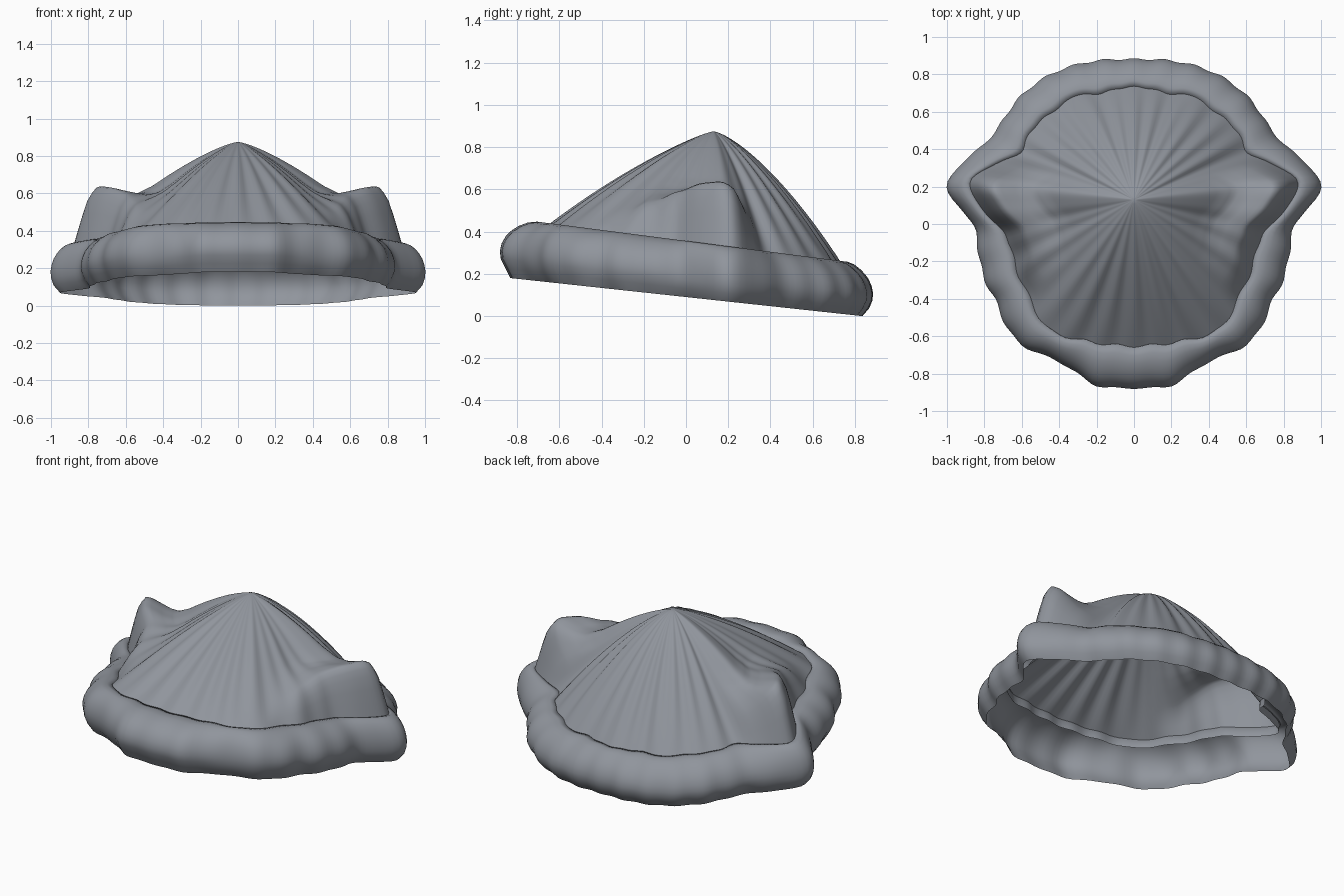
import bpy
import bmesh
import math
from mathutils import Vector

cube = bpy.data.objects.get("Cube")
if cube:
    bpy.data.objects.remove(cube, do_unlink=True)

APEX = Vector((0, 0.13, 0.875))
SEGMENTS = 192
PLEATS = 30

# Half outlines, front to back: the outside of the brim and the seam with the crown
BRIM_OUTLINE = [(0, -.875), (.2, -.87), (.27, -.82), (.4, -.73), (.6, -.65), (.68, -.56),
                (.73, -.42), (.8, -.3), (.83, -.15), (.85, 0), (.92, .08), (1, .15),
                (1.01, .2), (.93, .32), (.8, .42), (.72, .52), (.62, .67), (.5, .77),
                (.38, .83), (.25, .865), (.1, .88), (0, .88)]
SEAM_OUTLINE = [(0, -.66), (.1, -.64), (.2, -.645), (.27, -.61), (.38, -.61), (.48, -.53),
                (.53, -.49), (.55, -.37), (.62, -.3), (.63, -.2), (.68, -.05), (.78, .05),
                (.86, .15), (.88, .24), (.78, .3), (.6, .37), (.57, .47), (.48, .57),
                (.4, .62), (.32, .69), (.2, .69), (.1, .72), (0, .735)]

# Brim section: (inset fraction from outside to seam, height above the hem plane)
BRIM_SECTION = [(.12, .04), (.02, .08), (0, .115), (.04, .15), (.13, .185), (.25, .212),
                (.4, .236), (.6, .257), (.8, .266), (1, .26), (1.02, .2)]

# Ear height by angle from the side direction, and by distance from the apex
EAR_ANGLE = [(-48, 0), (-36, .2), (-21, .55), (-5, .92), (3, 1.02), (7, .92), (13, .4), (20, 0)]
EAR_REACH = [(.52, 0), (.62, .02), (.7, .075), (.78, .15), (.84, .207), (.87, .222),
             (.92, .185), (.96, .1), (1, 0)]


def interpolate(table, value):
    """Piecewise interpolation with clamped ends."""
    if value <= table[0][0]:
        return table[0][1]
    for (a, u), (b, v) in zip(table, table[1:]):
        if value <= b:
            return u + (v - u) * (value - a) / (b - a)
    return table[-1][1]


def radial(outline, scallop):
    """Turn a half outline into a smooth, scalloped closed list of radii around the apex."""
    table = [(math.degrees(math.atan2(y - APEX.y, x)), math.hypot(x, y - APEX.y))
             for x, y in outline]
    radii = []
    for i in range(SEGMENTS):
        angle = 360 * i / SEGMENTS - 90
        if angle > 90:
            angle = 180 - angle
        radii.append(interpolate(table, angle))
    for _ in range(2):
        radii = [(radii[i - 1] + 2 * r + radii[(i + 1) % SEGMENTS]) / 4
                 for i, r in enumerate(radii)]
    return [r + scallop * math.cos(PLEATS * math.tau * i / SEGMENTS)
            for i, r in enumerate(radii)]


def direction(i):
    a = math.tau * i / SEGMENTS - math.pi / 2
    return Vector((math.cos(a), math.sin(a), 0))


def hem_height(y):
    return max(0, 0.09 - 0.108 * y)


def place(i, radius, height):
    """Point at a radius from the apex axis, at a height above the tilted hem plane."""
    p = direction(i) * radius
    p.y += APEX.y
    p.z = hem_height(p.y) + height * (1 - 0.08 * p.y)
    return p


def loft(name, rings, material, tip=None):
    bm = bmesh.new()
    loops = [[bm.verts.new(p) for p in ring] for ring in rings]
    for low, high in zip(loops, loops[1:]):
        for i in range(SEGMENTS):
            j = (i + 1) % SEGMENTS
            bm.faces.new((low[i], low[j], high[j], high[i]))
    if tip is not None:
        top = bm.verts.new(tip)
        for i in range(SEGMENTS):
            bm.faces.new((loops[-1][i], loops[-1][(i + 1) % SEGMENTS], top))
    mesh = bpy.data.meshes.new(name)
    bm.to_mesh(mesh)
    bm.free()
    mesh.materials.append(material)
    mesh.shade_smooth()
    bpy.context.collection.objects.link(bpy.data.objects.new(name, mesh))


wool = bpy.data.materials.new("grey wool")
wool.use_nodes = True
wool.diffuse_color = (0.28, 0.30, 0.335, 1)
wool.node_tree.nodes["Principled BSDF"].inputs["Base Color"].default_value = wool.diffuse_color

outer, seam = radial(BRIM_OUTLINE, 0.005), radial(SEAM_OUTLINE, 0.003)

# Rolled brim, open at the hem
brim_rings = [[place(i, outer[i] - 0.05, 0) for i in range(SEGMENTS)]]
for inset, height in BRIM_SECTION:
    brim_rings.append([place(i, outer[i] + (seam[i] - outer[i]) * inset, height)
                       for i in range(SEGMENTS)])
loft("rolled_brim", brim_rings, wool)


def crown_point(i, t):
    """Pleated dome with a pointed ear raised on each side."""
    d = direction(i)
    base = place(i, seam[i] * 1.01, 0.245)
    p = APEX + d * (seam[i] * 1.01 * t)
    bulge = 1.33 + 0.09 * d.y
    p.z = base.z + (APEX.z - base.z) * (1 - t ** bulge)
    side = math.degrees(math.atan2(d.y, abs(d.x)))
    ear = interpolate(EAR_ANGLE, side)
    p.z += ear * interpolate(EAR_REACH, t)
    pleat = math.cos(PLEATS * math.tau * i / SEGMENTS)
    p.z += 0.05 * pleat * t * t * (1 - t) * max(0, 1 - ear)
    return p


# Crown, from the seam up to the apex
STEPS = 36
crown_rings = [[crown_point(i, 1 - k / STEPS) for i in range(SEGMENTS)] for k in range(STEPS)]
loft("crown_with_ears", crown_rings, wool, APEX)
